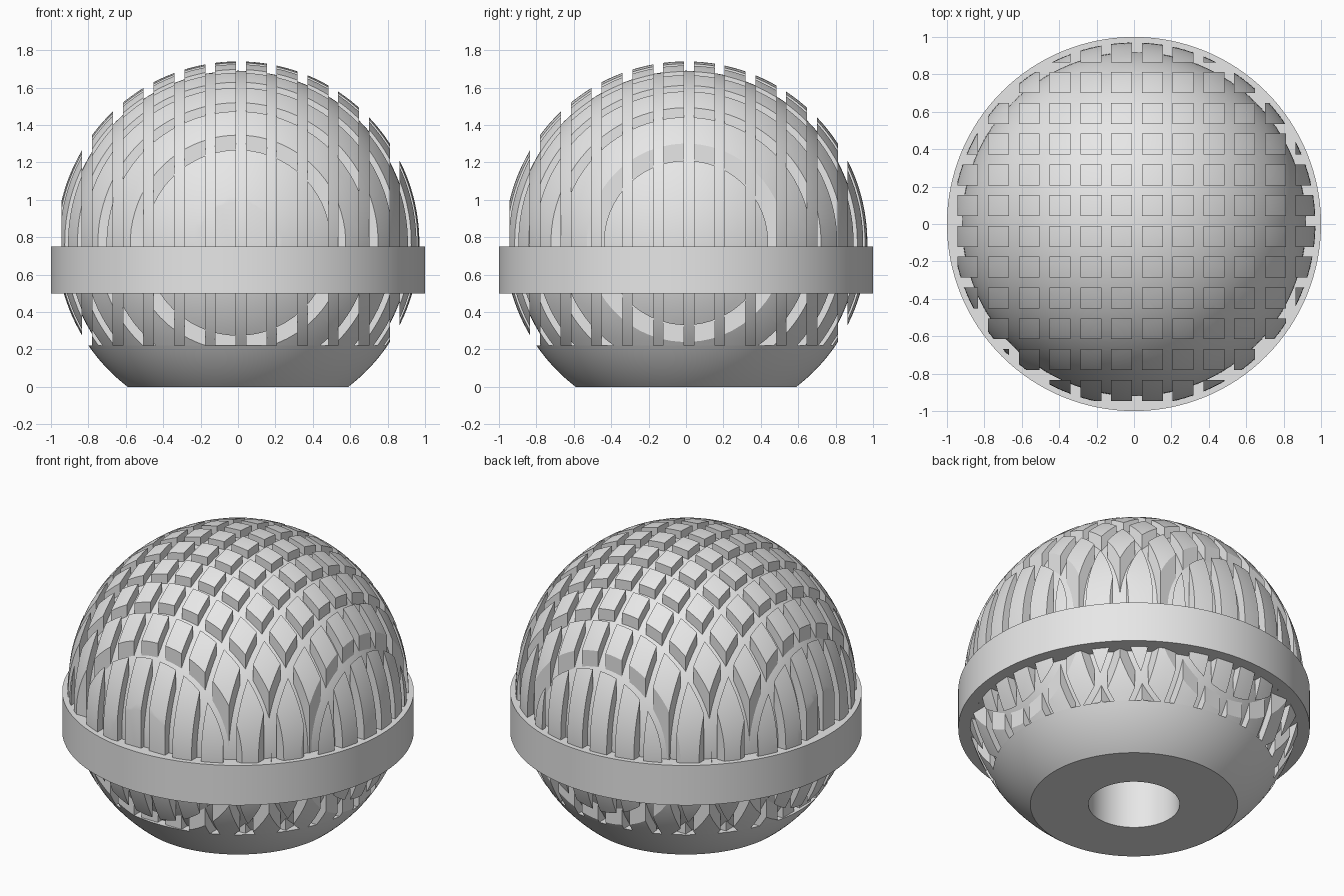
import bpy, bmesh, math
from mathutils import Matrix, Vector

cube = bpy.data.objects.get("Cube")
if cube:
    bpy.data.objects.remove(cube, do_unlink=True)

CENTRE, OUTER, INNER = 0.77, 0.97, 0.92     # dome centre height and radii
FLOOR = 0.222                               # where the studs start
STEP, WIDTH, START = 0.1645, 0.112, 0.042   # stud grid
SEGMENTS = 128

gray = bpy.data.materials.new("plain_gray")
gray.use_nodes = True
gray.diffuse_color = (0.8, 0.8, 0.8, 1)
gray.node_tree.nodes["Principled BSDF"].inputs["Base Color"].default_value = (0.8, 0.8, 0.8, 1)


def make_object(name, bm):
    bmesh.ops.recalc_face_normals(bm, faces=bm.faces[:])
    mesh = bpy.data.meshes.new(name)
    bm.to_mesh(mesh)
    bm.free()
    mesh.materials.append(gray)
    obj = bpy.data.objects.new(name, mesh)
    bpy.context.collection.objects.link(obj)
    return obj


def select_only(obj):
    bpy.ops.object.select_all(action='DESELECT')
    obj.select_set(True)
    bpy.context.view_layer.objects.active = obj


def smooth(obj):
    select_only(obj)
    bpy.ops.object.shade_smooth_by_angle(angle=math.radians(20))


def arc(radius, z_low, z_high, count=48):
    """Points (r, z) on the dome circle, from the lower to the upper height."""
    a = math.asin(max(-1, (z_low - CENTRE) / radius))
    b = math.asin(min(1, (z_high - CENTRE) / radius))
    pts = []
    for i in range(count + 1):
        t = a + (b - a) * i / count
        r = radius * math.cos(t)
        pts.append((r if r > 1e-6 else 0, CENTRE + radius * math.sin(t)))
    return pts


def lathe(name, profile):
    """Turn a closed profile of (r, z) points around the z axis."""
    bm = bmesh.new()
    verts = [bm.verts.new((r, 0, z)) for r, z in profile]
    for a, b in zip(verts, verts[1:] + verts[:1]):
        if a.co.x > 0 or b.co.x > 0:
            bm.edges.new((a, b))
    bmesh.ops.spin(bm, geom=bm.verts[:] + bm.edges[:], cent=(0, 0, 0), axis=(0, 0, 1),
                   angle=2 * math.pi, steps=SEGMENTS, use_merge=False)
    bmesh.ops.remove_doubles(bm, verts=bm.verts[:], dist=1e-5)
    return make_object(name, bm)


# Core: drilled foot with a ledge, then the inner dome
core = lathe("core_body",
             [(0, 0.6), (0.26, 0.6), (0.26, 0)]
             + arc(OUTER, 0, FLOOR, 12) + arc(INNER, FLOOR, 2))
smooth(core)

# Band around the middle
band = lathe("middle_band", [(0.85, 0.5), (1, 0.5), (1, 0.75), (0.85, 0.75)])
smooth(band)

# Studs: the outer shell kept only inside a grid of upright square columns
studs = lathe("surface_studs", arc(OUTER, FLOOR, 2) + arc(INNER - 0.02, FLOOR, 2)[::-1])
bm = bmesh.new()
for i in range(-6, 6):
    for j in range(-6, 6):
        x, y = (START + STEP * k + WIDTH / 2 for k in (i, j))
        if math.hypot(x, y) < OUTER + WIDTH:
            bmesh.ops.create_cube(bm, size=1, matrix=Matrix.LocRotScale(
                Vector((x, y, 1)), None, Vector((WIDTH, WIDTH, 1.9))))
columns = make_object("column_cutter", bm)
columns.hide_render = True

cut = studs.modifiers.new("columns", 'BOOLEAN')
cut.operation = 'INTERSECT'
cut.solver = 'EXACT'
cut.object = columns
select_only(studs)
bpy.ops.object.modifier_apply(modifier=cut.name)
bpy.data.objects.remove(columns, do_unlink=True)
smooth(studs)
